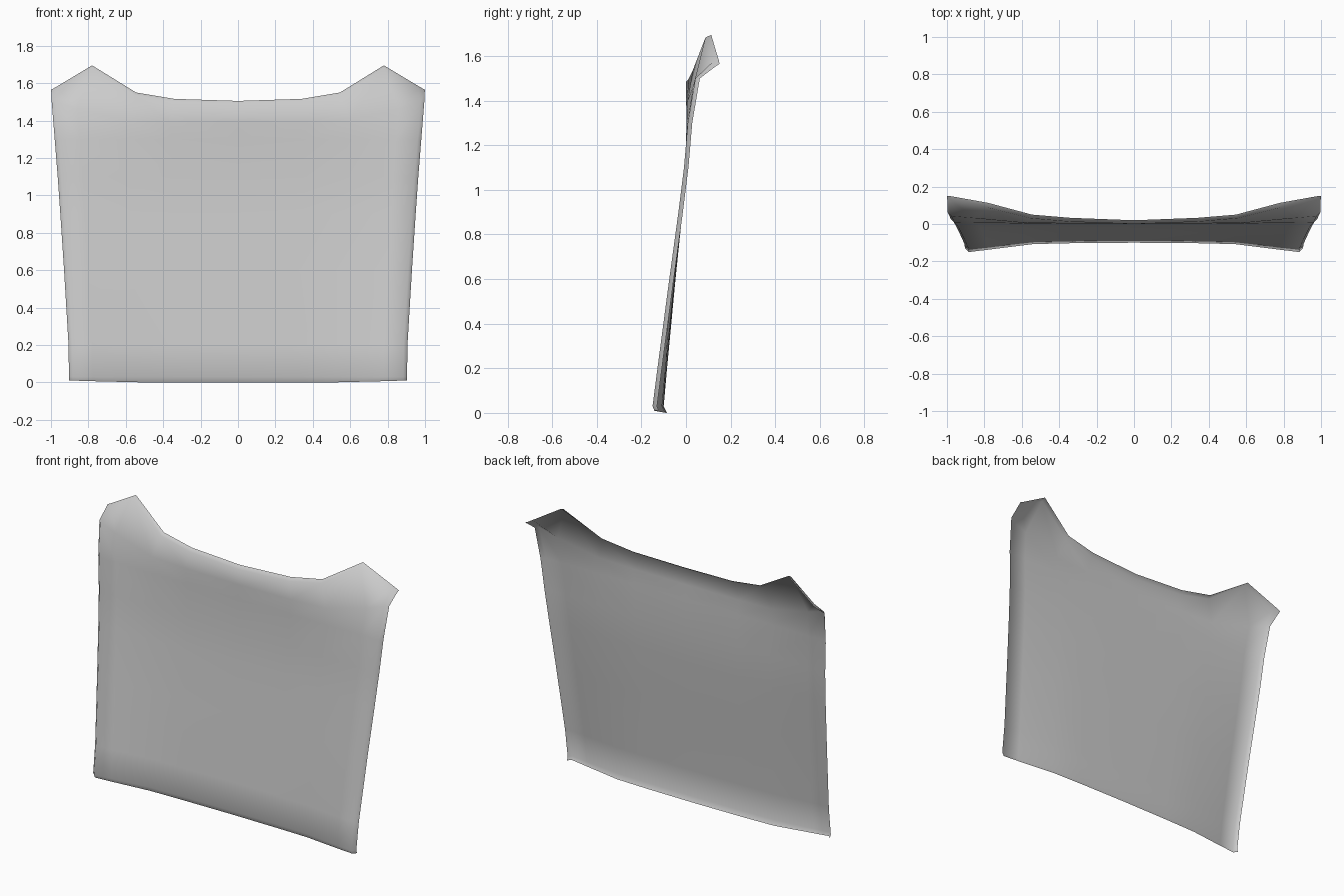
import bpy, bmesh

# Across the half width: position and share of the edge bow
COLS = [(0, 0), (0.37, 0.05), (0.61, 0.15), (0.88, 0.75)]
FLANGE = 0.02

# Main rows: height at centre, height at edge, y at centre, y at side crease, half width
ROWS = [
    (0.000, 0.010, -0.085, -0.142, 0.903),
    (0.030, 0.030, -0.100, -0.150, 0.904),
    (0.200, 0.200, -0.085, -0.128, 0.906),
    (0.600, 0.600, -0.047, -0.075, 0.930),
    (0.900, 0.900, -0.016, -0.034, 0.950),
    (1.100, 1.100, -0.002, -0.009, 0.964),
    (1.300, 1.300, 0.002, 0.008, 0.980),
    (1.390, 1.500, 0.001, 0.042, 0.996),
]

# Flared top edge: the roll and the lip behind it
TOP = [
    [(0, 0.0, 1.485), (0.34, 0.012, 1.498), (0.55, 0.03, 1.535),
     (0.78, 0.087, 1.683), (0.965, 0.118, 1.572), (0.998, 0.125, 1.548)],
    [(0, 0.02, 1.505), (0.34, 0.033, 1.516), (0.545, 0.05, 1.55),
     (0.78, 0.113, 1.695), (0.975, 0.148, 1.578), (1.0, 0.15, 1.565)],
]


def main_row(zc, ze, yc, ye, w):
    crease = w - FLANGE
    pts = [(u * crease, yc + (ye - yc) * b, zc + (ze - zc) * b * u)
           for u, b in COLS]
    pts.append((crease, ye, ze))
    pts.append((w, ye + FLANGE, ze))
    return pts


# Half of the curved sheet
bm = bmesh.new()
grid = [[bm.verts.new(p) for p in row]
        for row in [main_row(*r) for r in ROWS] + TOP]
for a, b in zip(grid, grid[1:]):
    for i in range(len(a) - 1):
        f = bm.faces.new((a[i], a[i + 1], b[i + 1], b[i]))
        f.smooth = True
mesh = bpy.data.meshes.new("curved_panel")
bm.to_mesh(mesh)
bm.free()

panel = bpy.data.objects.new("curved_panel", mesh)
bpy.context.collection.objects.link(panel)

# Mirror to the other side
mirror = panel.modifiers.new("mirror", 'MIRROR')
mirror.use_axis[0] = True
mirror.use_clip = True
mirror.merge_threshold = 0.001
